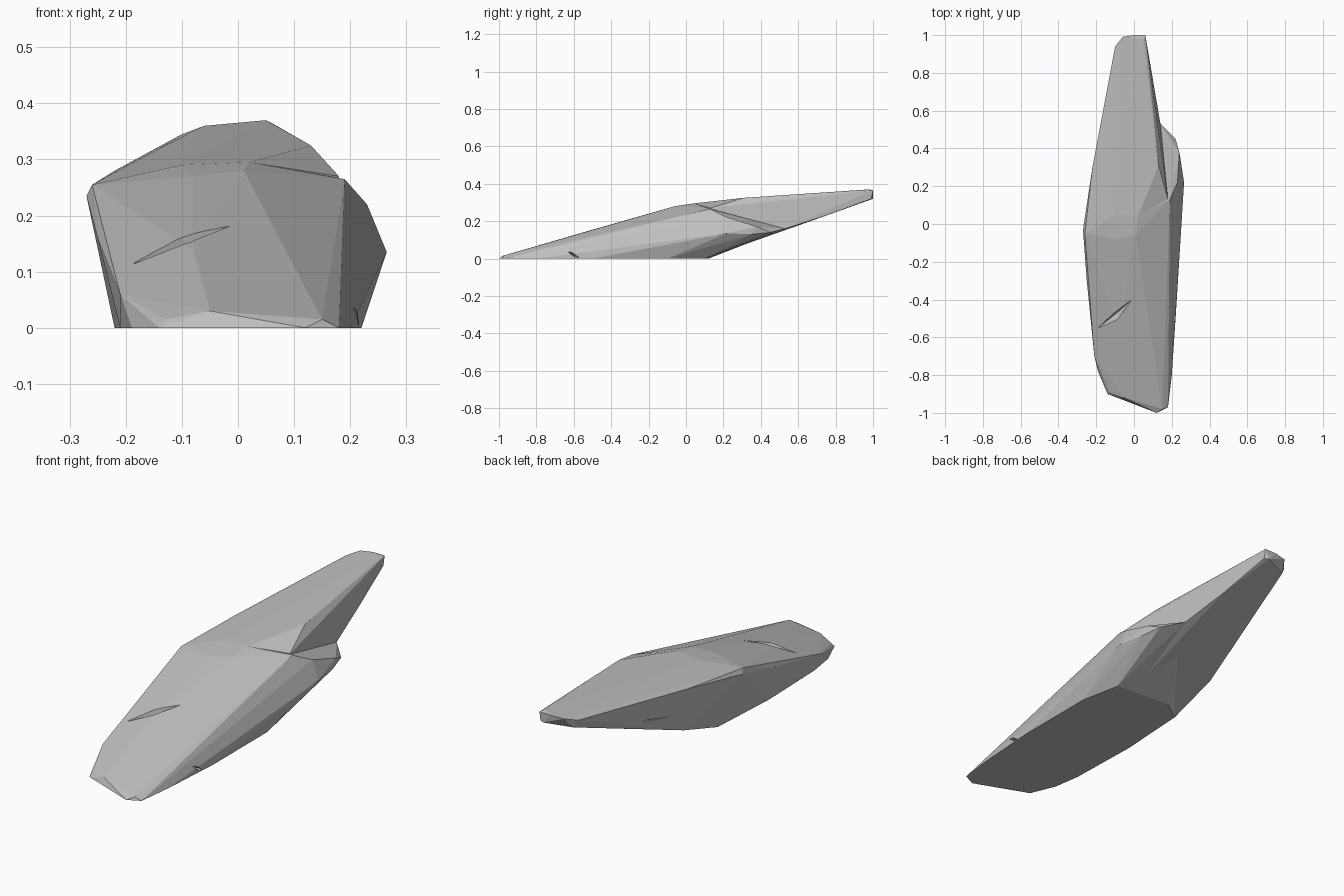
import bpy
import bmesh
from mathutils import Vector

default_cube = bpy.data.objects.get("Cube")
if default_cube:
    bpy.data.objects.remove(default_cube, do_unlink=True)

stone = bpy.data.materials.new("grey stone")
stone.use_nodes = True
stone.diffuse_color = (0.52, 0.52, 0.52, 1)
stone.node_tree.nodes["Principled BSDF"].inputs["Base Color"].default_value = stone.diffuse_color


def hull_object(name, points):
    """Make a faceted convex chunk around points given in hundredths of a unit."""
    bm = bmesh.new()
    for point in points:
        bm.verts.new(Vector(point) / 100)
    result = bmesh.ops.convex_hull(bm, input=bm.verts[:])
    spare = {v for v in result["geom_interior"] + result["geom_unused"]
             if isinstance(v, bmesh.types.BMVert)}
    bmesh.ops.delete(bm, geom=list(spare), context="VERTS")
    # Merge nearly flat triangles into broad facets
    bmesh.ops.dissolve_limit(bm, angle_limit=0.03, verts=bm.verts[:], edges=bm.edges[:])
    bmesh.ops.recalc_face_normals(bm, faces=bm.faces[:])
    mesh = bpy.data.meshes.new(name)
    bm.to_mesh(mesh)
    bm.free()
    mesh.materials.append(stone)
    obj = bpy.data.objects.new(name, mesh)
    bpy.context.scene.collection.objects.link(obj)
    return obj


def carve(target, name, points):
    """Cut a crack from the target, then discard the cutter."""
    cutter = hull_object(name, points)
    cutter.hide_render = True
    modifier = target.modifiers.new(name, "BOOLEAN")
    modifier.operation = "DIFFERENCE"
    modifier.solver = "EXACT"
    modifier.object = cutter
    bpy.context.view_layer.update()
    graph = bpy.context.evaluated_depsgraph_get()
    carved_mesh = bpy.data.meshes.new_from_object(target.evaluated_get(graph))
    target.modifiers.clear()
    target.data = carved_mesh
    bpy.data.objects.remove(cutter, do_unlink=True)


# Lower body: flat foot, sloping front and bulging side
foot = [(-14, -90, 0), (12, -100, 0), (18, -97, 0), (20, -80, 0), (22, -50, 0),
        (22, -10, 0), (18, 10, 0), (-10, 12, 0), (-20, 5, 0), (-22, -30, 0),
        (-21, -65, 0), (-19, -78, 0)]
front_slope = [(-13, -89, 1.5), (-5, -92, 3), (15, -98, 1.5), (-21, -70, 6),
               (-25, -30, 16), (-8, -55, 14), (17, -66, 7), (15, -20, 16.5)]
crest = [(-26, -5, 25.5), (-27, -3, 23.5), (-10, 5, 29), (2, 4, 29.5),
         (-8, -8, 27), (1, -6, 28)]
side_bulge = [(19, 13, 26.5), (23, 22, 22), (26.5, 22, 13.5), (24.5, 35, 13),
              (24, 38, 17), (22, 45, 14), (14, 53, 16), (22.5, -10, 3)]
lower_body = hull_object("lower_body", foot + front_slope + crest + side_bulge)

# Upper slab: long tapering tip above the undercut
slab_top = [(-26, -5, 25.5), (-27, -3, 23.5), (-10, 5, 29), (2, 4, 29.5),
            (18, 13, 27), (13, 31, 32.5), (-22, 30, 28), (-14, 60, 32)]
slab_tip = [(-10, 94, 34.5), (-6, 99, 36), (0, 100, 36.5), (6, 100, 36.5),
            (5, 98, 37), (6, 99, 32), (4, 100, 32), (-8, 95, 31)]
undercut = [(10, 75, 23), (14, 53, 16), (-12, 60, 18), (-20, 30, 8),
            (-20, 5, 0), (10, 10, 0)]
upper_slab = hull_object("upper_slab", slab_top + slab_tip + undercut)

# Weathered cracks
carve(lower_body, "front_crack",
      [(-19, -55, 11), (-1, -40, 18.5), (-9, -47, 11), (-11, -46, 22), (-8, -54, 20)])
carve(lower_body, "foot_crack",
      [(18, -60, 2), (25, -68, 6), (25, -64, 6), (25, -58, -1), (25, -54, -1)])
carve(upper_slab, "side_crack",
      [(-14, 58, 21), (-24, 22, 15), (-19, 40, 18), (-28, 40, 21), (-28, 40, 17)])
